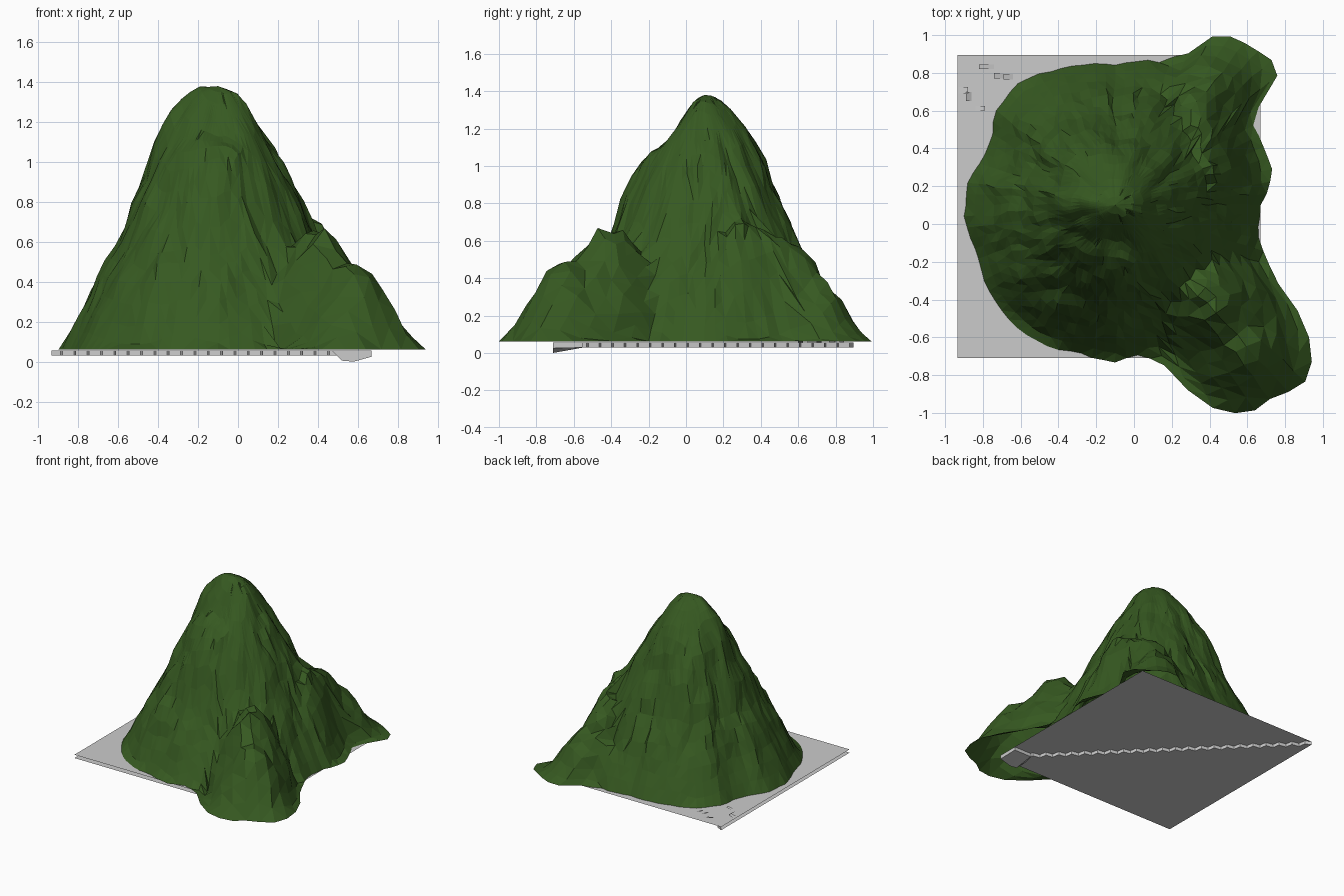
import bpy, bmesh, math
from mathutils import Vector, noise

if "Cube" in bpy.data.objects:
    bpy.data.objects.remove(bpy.data.objects["Cube"])


def material(name, rgb):
    m = bpy.data.materials.new(name)
    m.diffuse_color = (*rgb, 1)
    m.use_nodes = True
    m.node_tree.nodes["Principled BSDF"].inputs["Base Color"].default_value = m.diffuse_color
    return m


GREEN = material("forest green", (0.037, 0.1, 0.015))
LIGHT = material("light grey", (0.6, 0.6, 0.6))


def finish(bm, name, mat):
    me = bpy.data.meshes.new(name)
    bm.to_mesh(me)
    bm.free()
    me.materials.append(mat)
    ob = bpy.data.objects.new(name, me)
    bpy.context.collection.objects.link(ob)
    return ob


def lerp_table(table, x):
    for (a, p), (b, q) in zip(table, table[1:]):
        if x <= b:
            return p + (q - p) * max(0, x - a) / (b - a)
    return table[-1][1]


# Mountain: foot outline seen from above, slope profile, side ridges and bulges
FOOT = 0.06
PEAK = Vector((-0.1, 0.1))
OUTLINE = [(.67, .1), (.73, .25), (.68, .42), (.62, .54), (.68, .66), (.76, .72), (.77, .82),
           (.68, .9), (.56, .97), (.46, 1.01), (.38, .98), (.28, .9), (.15, .86), (-.1, .84),
           (-.4, .82), (-.6, .75), (-.72, .62), (-.75, .45), (-.8, .33), (-.86, .25),
           (-.89, 0), (-.82, -.18), (-.77, -.35), (-.65, -.52), (-.5, -.63), (-.3, -.68),
           (-.1, -.73), (.05, -.68), (.2, -.69), (.23, -.78), (.28, -.87), (.37, -.95),
           (.52, -1), (.65, -.98), (.76, -.91), (.92, -.82), (.94, -.65), (.9, -.52),
           (.82, -.38), (.74, -.29), (.7, -.2), (.65, -.05)]
SLOPE = [(0, 1.38), (.1, 1.36), (.18, 1.28), (.3, 1.13), (.4, 1.0), (.5, .85),
         (.65, .59), (.8, .36), (.9, .21), (1, FOOT)]
RIDGES = [([(.37, -.36, .66), (.43, -.43, .67), (.53, -.57, .51), (.64, -.74, .49)], .35),
          ([(.38, .27, .72), (.32, .6, .58), (.42, .75, .36), (.52, .93, .17)], .3)]
BULGES = [(-.34, .13, .14, .12), (-.1, -.06, -.08, .09), (-.08, -.28, .08, .09), (-.1, .35, .07, .1),
          (-.35, .42, .06, .16)]


def ridge_height(p, path, width):
    best = 0
    for a, b in zip(path, path[1:]):
        a, b = Vector(a), Vector(b)
        ab = (b - a).xy
        t = min(1, max(0, (p - a.xy).dot(ab) / ab.length_squared))
        q = a.lerp(b, t)
        d = (p - q.xy).length / width
        best = max(best, q.z * (1 - d ** 1.5) if d < 1 else 0)
    return best


def foot_radius(angle):
    polar = sorted((math.atan2(y - PEAK.y, x - PEAK.x) % math.tau,
                    math.hypot(x - PEAK.x, y - PEAK.y)) for x, y in OUTLINE)
    polar = [(polar[-1][0] - math.tau, polar[-1][1])] + polar + [(polar[0][0] + math.tau, polar[0][1])]
    return lerp_table(polar, angle)


def mountain():
    bm = bmesh.new()
    n, rings = 84, 17
    rows = []
    for k in range(1, rings + 1):
        f = k / rings
        row = []
        for i in range(n):
            a = math.tau * i / n
            R = foot_radius(a)
            p = PEAK + Vector((math.cos(a), math.sin(a))) * R * f
            z = lerp_table(SLOPE, min(1, R * f / min(R, 0.8)))
            for x, y, h, w in BULGES:
                z += h * math.exp(-((p.x - x) ** 2 + (p.y - y) ** 2) / w ** 2)
            z = min(z, 1.375)
            edge = min(1, (1 - f) / 0.2) ** 0.8
            for path, width in RIDGES:
                z = max(z, FOOT + (ridge_height(p, path, width) - FOOT) * edge)
            if k < rings:
                # craggy jitter fading out at the summit and foot
                amt = 0.055 * min(1, f * 2.5, (1 - f) * 4)
                z = max(FOOT, z + amt * noise.noise(Vector((p.x * 8, p.y * 8, 3))))
                p = p + 0.5 * amt * noise.noise_vector(Vector((p.x * 14, p.y * 14, 7))).xy
            else:
                z = FOOT
                p = p + (p - PEAK) * 0.02 * noise.noise(Vector((p.x * 12, p.y * 12, 1)))
            row.append(bm.verts.new((p.x, p.y, z)))
        rows.append(row)
    top = bm.verts.new((PEAK.x, PEAK.y, 1.38))
    for i in range(n):
        j = (i + 1) % n
        bm.faces.new((top, rows[0][i], rows[0][j]))
        for lo, hi in zip(rows[1:], rows):
            bm.faces.new((hi[i], lo[i], lo[j], hi[j]))
    bmesh.ops.triangulate(bm, faces=[f for f in bm.faces if len(f.verts) == 4])
    return finish(bm, "mountain", GREEN)


mountain()

# Ground: a flat upper sheet
X0, X1, Y0, Y1 = -.935, .67, -.71, .895
bm = bmesh.new()
bm.faces.new([bm.verts.new((x, y, .056)) for x, y in ((X0, Y0), (X1, Y0), (X1, Y1), (X0, Y1))])
finish(bm, "ground_sheet", LIGHT)

# Lower half sheet ending in a zigzag step along the diagonal
bm = bmesh.new()
steps, cols = 48, []
for i in range(steps + 1):
    t = i / steps
    s = 0 if i in (0, steps) else 0.012 * (1 if i % 2 else -1)
    x, y = X0 + (X1 - X0) * t + s, Y1 + (Y0 - Y1) * t + s
    cols.append([bm.verts.new(c) for c in ((x, Y0, .03), (x, y, .03), (x, y, .055))])
for a, b in zip(cols, cols[1:]):
    bm.faces.new((a[0], a[1], b[1], b[0]))
    bm.faces.new((a[1], a[2], b[2], b[1]))
bmesh.ops.dissolve_degenerate(bm, dist=1e-5, edges=bm.edges)
finish(bm, "lower_step", LIGHT)

# Small stone lump hanging below the front right corner
bm = bmesh.new()
outer = [(.47, .055), (.52, .005), (.58, 0), (.67, .025), (.67, .055)]
front = [bm.verts.new((x, -.711, z)) for x, z in outer]
back = [bm.verts.new((x, -.55, max(z, .029))) for x, z in outer]
bm.faces.new(front)
bm.faces.new(back[::-1])
for i in range(5):
    j = (i + 1) % 5
    bm.faces.new((front[j], front[i], back[i], back[j]))
bmesh.ops.recalc_face_normals(bm, faces=bm.faces)
finish(bm, "corner_stone", LIGHT)

# Little tilted stones on the back left corner of the ground
for i, (x, y, w, h, tilt) in enumerate([(-.82, .82, .08, .025, -1), (-.74, .77, .05, .03, -1),
                                        (-.69, .765, .05, .03, -1), (-.89, .65, .03, .05, -1),
                                        (-.93, .69, .05, .035, 1), (-.84, .6, .05, .025, 1)]):
    bm = bmesh.new()
    hi, lo = (.075, .057) if tilt < 0 else (.057, .07)
    bm.faces.new([bm.verts.new(c) for c in ((x, y, hi), (x + w, y, lo),
                                            (x + w, y + h, lo), (x, y + h, hi))])
    finish(bm, f"ground_stone_{i + 1}", LIGHT)
